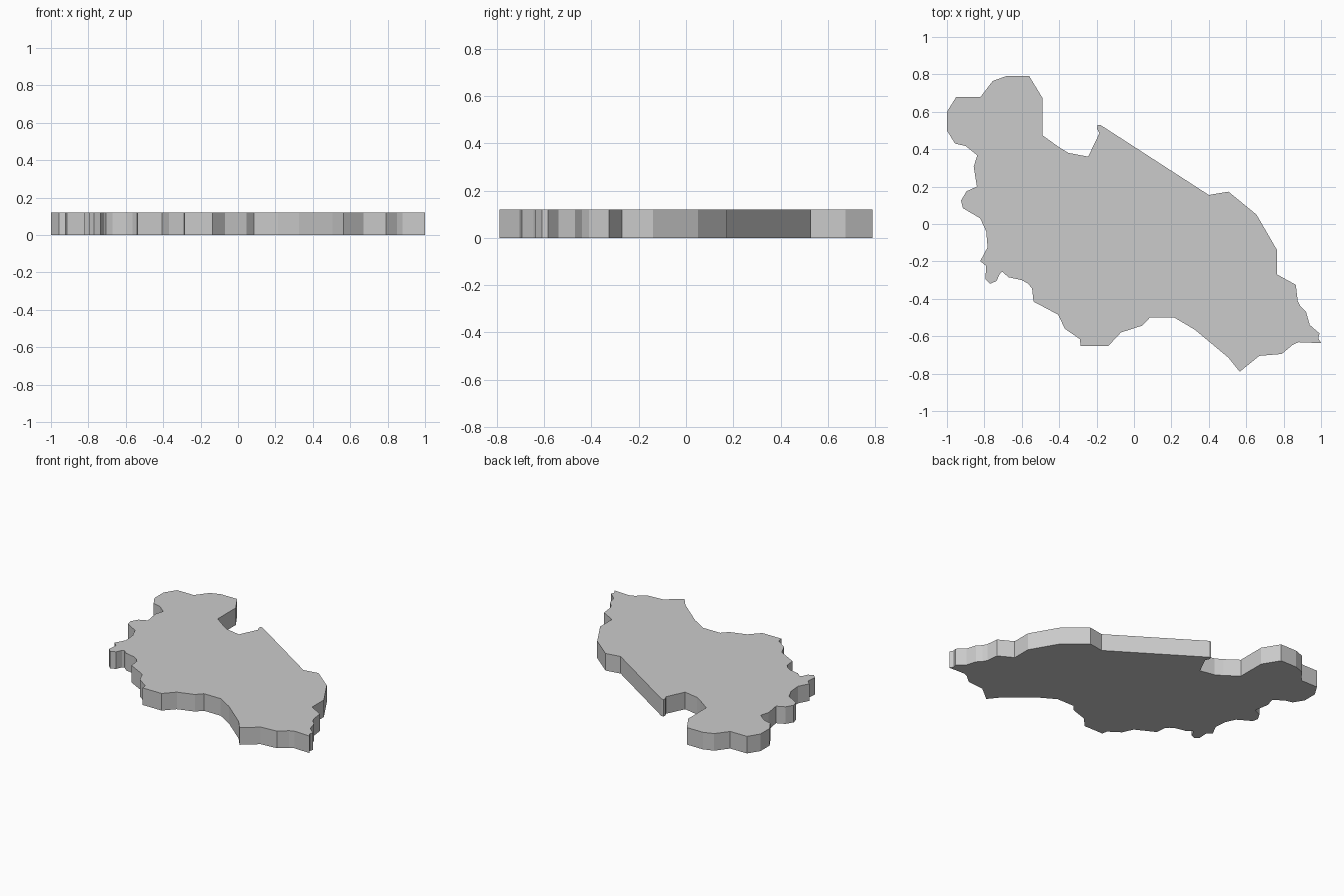
import bpy
import bmesh

THICKNESS = 0.12

# Outline read clockwise from the west tip, one stretch of edge at a time
north = [(-1, .6), (-.95, .68), (-.82, .68), (-.755, .765), (-.685, .79), (-.56, .79),
         (-.49, .675), (-.49, .475), (-.4, .41), (-.35, .38), (-.245, .36),
         (-.185, .485), (-.197, .51), (-.195, .53), (-.18, .53), (.4, .155), (.505, .173)]
east = [(.655, .05), (.765, -.14), (.765, -.27), (.865, -.325), (.875, -.41), (.89, -.44),
        (.92, -.47), (.94, -.54), (.992, -.585), (.985, -.61), (1, -.637)]
south = [(.88, -.632), (.85, -.645), (.79, -.695), (.67, -.705), (.565, -.79), (.505, -.715),
         (.325, -.565), (.215, -.5), (.085, -.5), (.045, -.543), (-.07, -.58),
         (-.137, -.652), (-.285, -.652), (-.29, -.615), (-.37, -.56), (-.405, -.485),
         (-.537, -.415), (-.545, -.345), (-.565, -.32), (-.6, -.3), (-.67, -.285)]
west = [(-.705, -.255), (-.717, -.265), (-.735, -.305), (-.77, -.32), (-.795, -.295),
        (-.79, -.225), (-.822, -.198), (-.783, -.125), (-.79, -.04), (-.822, .03),
        (-.915, .085), (-.925, .125), (-.895, .175), (-.84, .2), (-.857, .307),
        (-.838, .367), (-.9, .417), (-.957, .43), (-1, .5)]


def extruded_plate(name, outline, height):
    bm = bmesh.new()
    base = bm.faces.new([bm.verts.new((x, y, 0)) for x, y in outline])
    result = bmesh.ops.extrude_face_region(bm, geom=[base], use_keep_orig=True)
    top = [v for v in result["geom"] if isinstance(v, bmesh.types.BMVert)]
    bmesh.ops.translate(bm, vec=(0, 0, height), verts=top)
    bmesh.ops.recalc_face_normals(bm, faces=bm.faces)
    mesh = bpy.data.meshes.new(name)
    bm.to_mesh(mesh)
    bm.free()
    obj = bpy.data.objects.new(name, mesh)
    bpy.context.collection.objects.link(obj)
    return obj


# Flat map-shaped slab with straight sides
extruded_plate("region_plate", north + east + south + west, THICKNESS)
